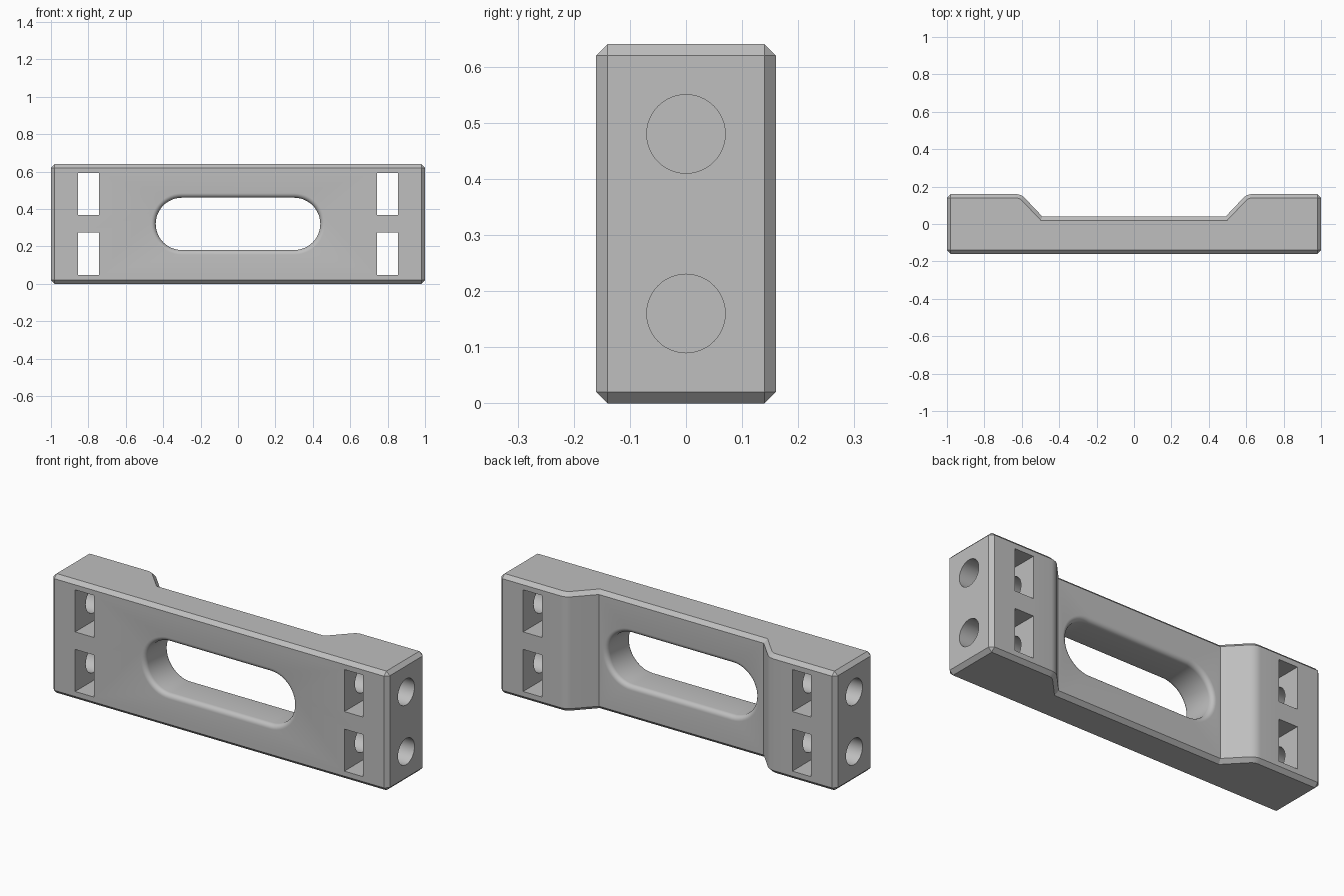
import bpy, bmesh, math
from mathutils import Matrix, Vector

if "Cube" in bpy.data.objects:
    bpy.data.objects.remove(bpy.data.objects["Cube"])

HEIGHT, CHAMFER = 0.64, 0.02
grey = bpy.data.materials.new("plain grey")
grey.diffuse_color = (0.52, 0.52, 0.52, 1)
grey.use_nodes = True
grey.node_tree.nodes["Principled BSDF"].inputs["Base Color"].default_value = grey.diffuse_color


def make_object(name, bm):
    bmesh.ops.recalc_face_normals(bm, faces=bm.faces)
    mesh = bpy.data.meshes.new(name)
    bm.to_mesh(mesh)
    bm.free()
    mesh.materials.append(grey)
    obj = bpy.data.objects.new(name, mesh)
    bpy.context.collection.objects.link(obj)
    return obj


def cut(body, cutter):
    mod = body.modifiers.new(cutter.name, 'BOOLEAN')
    mod.operation = 'DIFFERENCE'
    mod.solver = 'EXACT'
    mod.object = cutter
    bpy.context.view_layer.objects.active = body
    bpy.ops.object.modifier_apply(modifier=mod.name)
    bpy.data.objects.remove(cutter, do_unlink=True)


# Handle body: plan outline with a stepped back and softened shoulders
radius = 0.07
tangent = radius * math.tan(math.pi / 8)
shoulder = []
for i in range(6):
    a = math.radians(90 + 45 * i / 5)
    shoulder.append((0.605 + tangent + radius * math.cos(a), 0.16 - radius + radius * math.sin(a)))
half = [(1, -0.16), (1, 0.16)] + shoulder + [(0.49, 0.04)]
outline = half + [(-x, y) for x, y in reversed(half)]

bm = bmesh.new()
base = bm.faces.new([bm.verts.new((x, y, 0)) for x, y in outline])
top = bmesh.ops.extrude_face_region(bm, geom=[base])
bmesh.ops.translate(bm, vec=(0, 0, HEIGHT), verts=[v for v in top["geom"] if isinstance(v, bmesh.types.BMVert)])
bmesh.ops.recalc_face_normals(bm, faces=bm.faces)

# Chamfer the rims and the four end corners
rims = [e for e in bm.edges
        if abs(e.verts[0].co.z - e.verts[1].co.z) < 1e-5
        or all(abs(v.co.x) > 0.999 for v in e.verts)]
bmesh.ops.bevel(bm, geom=rims, offset=CHAMFER, segments=1, profile=0.5, affect='EDGES')
body = make_object("bracket_body", bm)


# Central grip slot with rounded lips on both faces
def slot_ring(bm, y, r, centre_x=0.30, steps=24):
    ring = []
    for side in (0, 1):
        for i in range(steps + 1):
            a = -math.pi / 2 + math.pi * (side + i / steps)
            cx = centre_x if side == 0 else -centre_x
            ring.append(bm.verts.new((cx + r * math.cos(a), y, HEIGHT / 2 + r * math.sin(a))))
    return ring


slot_r, lip, steps = 0.14, 0.025, 6
section = [(-0.25, slot_r + lip)]
for i in range(steps + 1):
    a = math.pi / 2 * i / steps
    section.append((-0.16 + lip * (1 - math.cos(a)), slot_r + lip * (1 - math.sin(a))))
for i in range(steps + 1):
    a = math.pi / 2 * (1 - i / steps)
    section.append((0.04 - lip * (1 - math.cos(a)), slot_r + lip * (1 - math.sin(a))))
section.append((0.25, slot_r + lip))

bm = bmesh.new()
rings = [slot_ring(bm, y, r) for y, r in section]
for a, b in zip(rings, rings[1:]):
    for i in range(len(a)):
        j = (i + 1) % len(a)
        bm.faces.new((a[i], a[j], b[j], b[i]))
bm.faces.new(rings[0])
bm.faces.new(rings[-1])
cut(body, make_object("slot_cutter", bm))

# Nut pockets through the body, and blind bolt holes from each end
for side in (-1, 1):
    for z in (0.16, 0.48):
        bm = bmesh.new()
        bmesh.ops.create_cube(bm, size=1, matrix=Matrix.Translation((side * 0.80, 0, z))
                              @ Matrix.Diagonal((0.112, 0.6, 0.226, 1)))
        cut(body, make_object("pocket_cutter", bm))

        bm = bmesh.new()
        bmesh.ops.create_cone(bm, cap_ends=True, segments=48, radius1=0.07, radius2=0.07, depth=0.5,
                              matrix=Matrix.Translation((side * 0.86, 0, z))
                              @ Matrix.Rotation(math.pi / 2, 4, 'Y'))
        cut(body, make_object("bolt_hole_cutter", bm))

# Smooth the curves, keep the chamfers crisp
bpy.ops.object.select_all(action='DESELECT')
body.select_set(True)
bpy.context.view_layer.objects.active = body
bpy.ops.object.shade_smooth_by_angle(angle=math.radians(25))
